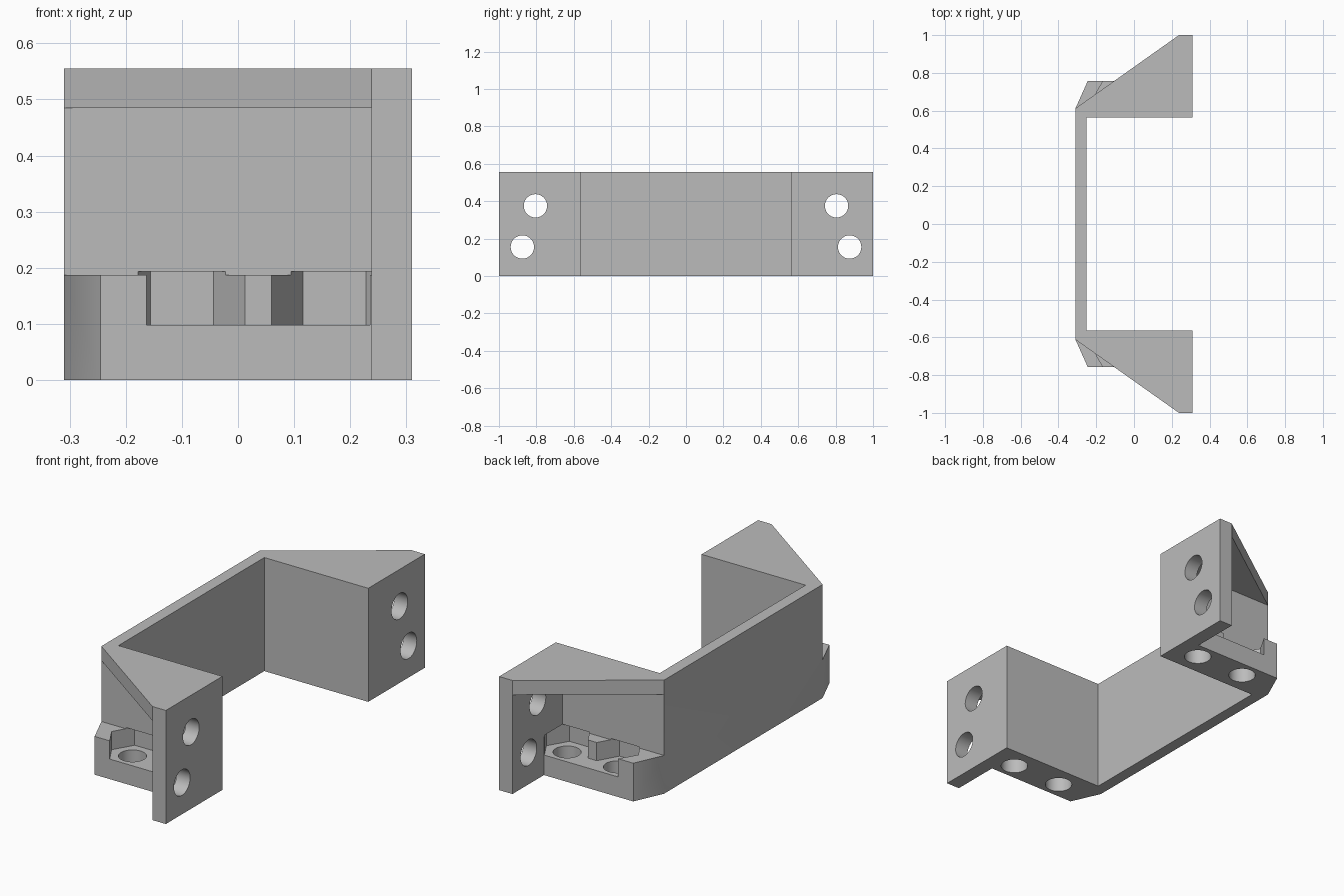
import bpy, bmesh, math

if "Cube" in bpy.data.objects:
    bpy.data.objects.remove(bpy.data.objects["Cube"])

H = 0.555                       # overall height
X0, X1 = -0.31, 0.31            # back face, mounting face
XI, XF = -0.252, 0.238          # inner back face, rear of flange
YI, YO = 0.563, 0.612           # inner and outer face of end walls
YB, YC = 0.757, 0.672           # base edge, nut centre line
FLOOR, LEDGE, POCKET = 0.098, 0.187, 0.193

grey = bpy.data.materials.new("grey plastic")
grey.diffuse_color = (0.5, 0.5, 0.5, 1)
grey.use_nodes = True
grey.node_tree.nodes["Principled BSDF"].inputs["Base Color"].default_value = grey.diffuse_color


def prism(name, pts, z0, z1, side=1):
    """Closed vertical prism from an outline, mirrored in y when side is -1."""
    bm = bmesh.new()
    face = bm.faces.new([bm.verts.new((x, y * side, z0)) for x, y in pts])
    ext = bmesh.ops.extrude_face_region(bm, geom=[face])
    for v in ext["geom"]:
        if isinstance(v, bmesh.types.BMVert):
            v.co.z = z1
    bmesh.ops.recalc_face_normals(bm, faces=bm.faces)
    mesh = bpy.data.meshes.new(name)
    bm.to_mesh(mesh)
    bm.free()
    ob = bpy.data.objects.new(name, mesh)
    bpy.context.collection.objects.link(ob)
    mesh.materials.append(grey)
    return ob


def ring(cx, cy, r, n):
    return [(cx + r * math.cos(2 * math.pi * i / n),
             cy + r * math.sin(2 * math.pi * i / n)) for i in range(n)]


def combine(target, tool, operation):
    mod = target.modifiers.new("combine", 'BOOLEAN')
    mod.operation, mod.object, mod.solver = operation, tool, 'EXACT'
    bpy.context.view_layer.objects.active = target
    bpy.ops.object.modifier_apply(modifier=mod.name)
    bpy.data.objects.remove(tool, do_unlink=True)


# Channel: back plate with the two thin end walls
bracket = prism("bracket", [(X0, -YO), (X1, -YO), (X1, -YI), (XI, -YI),
                            (XI, YI), (X1, YI), (X1, YO), (X0, YO)], 0, H)

for s in (1, -1):
    # Gusset cap, mounting flange and foot
    combine(bracket, prism("cap", [(X0, YO), (XI, YI), (X1, YI), (X1, 1), (XF, 1)],
                           0.485, H, s), 'UNION')
    combine(bracket, prism("flange", [(XF, YI), (X1, YI), (X1, 1), (XF, 1)],
                           0, H, s), 'UNION')
    combine(bracket, prism("foot", [(X0, YO), (XI, YI), (X1, YI), (X1, YB), (-0.245, YB)],
                           0, LEDGE, s), 'UNION')

    # Hexagonal nut pockets with screw holes through the foot
    for cx in (-0.1, 0.172):
        combine(bracket, prism("nut_pocket", ring(cx, YC, 0.1125, 6), FLOOR, POCKET, s),
                'DIFFERENCE')
        combine(bracket, prism("foot_hole", ring(cx, YC, 0.0625, 40), -0.1, 0.15, s),
                'DIFFERENCE')
    # Open slot joining the two pockets
    combine(bracket, prism("slot", [(-0.1, YC), (0.172, YC), (0.172, 0.8), (-0.1, 0.8)],
                           FLOOR, POCKET, s), 'DIFFERENCE')

    # Screw holes through the mounting flange
    for y, z in ((0.805, 0.375), (0.875, 0.155)):
        drill = prism("flange_hole", ring(0, 0, 0.0625, 40), -0.06, 0.06)
        drill.rotation_euler = (0, math.pi / 2, 0)
        drill.location = (0.275, y * s, z)
        bpy.context.view_layer.update()
        combine(bracket, drill, 'DIFFERENCE')

# Smooth holes, crisp edges
bpy.ops.object.select_all(action='DESELECT')
bracket.select_set(True)
bpy.context.view_layer.objects.active = bracket
bpy.ops.object.shade_smooth_by_angle(angle=math.radians(30))
